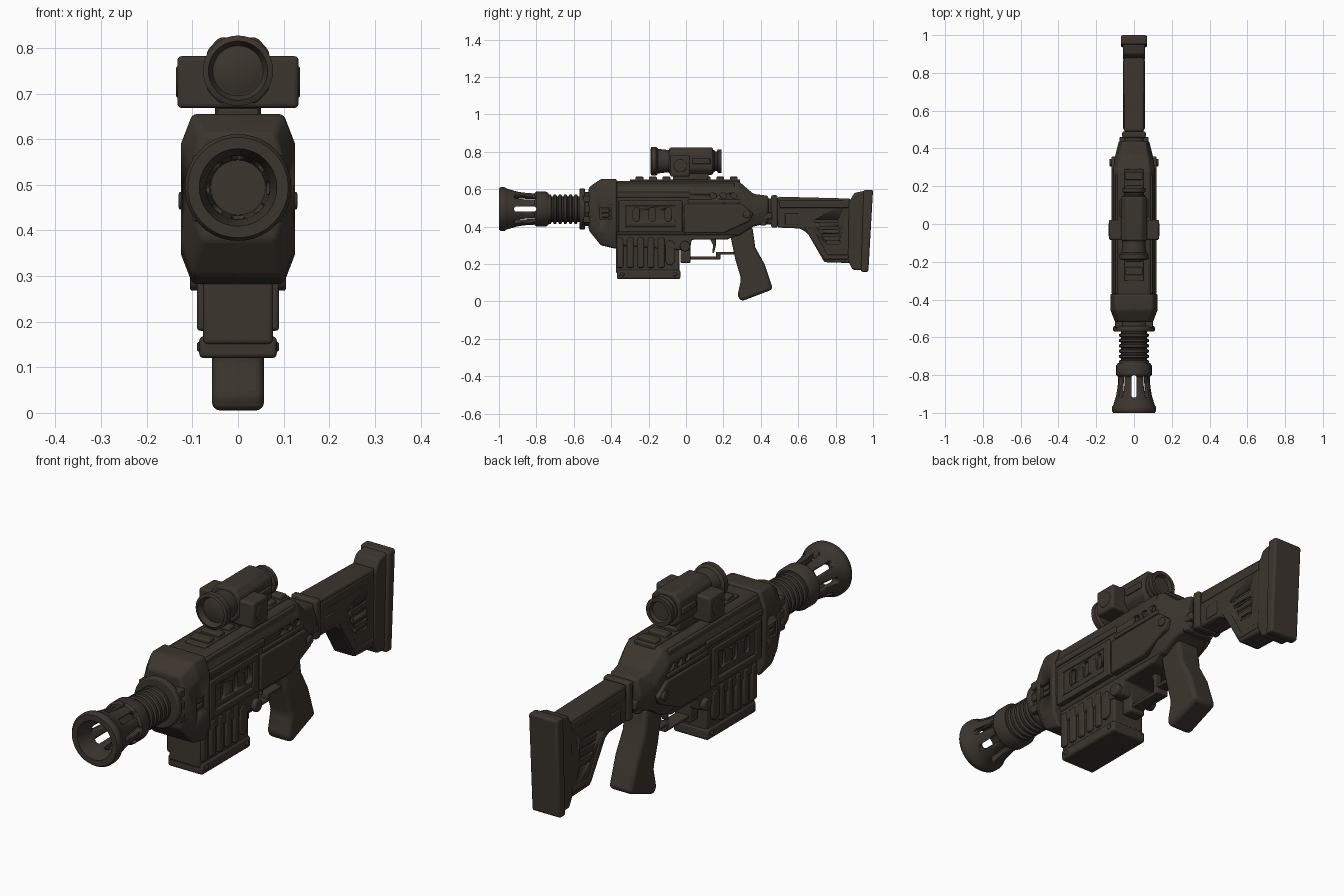
import bpy, bmesh, math
from mathutils import Matrix

if "Cube" in bpy.data.objects:
    bpy.data.objects.remove(bpy.data.objects["Cube"], do_unlink=True)

umber = bpy.data.materials.new("dark umber")
umber.use_nodes = True
umber.diffuse_color = (.045, .036, .027, 1)
umber.node_tree.nodes["Principled BSDF"].inputs["Base Color"].default_value = umber.diffuse_color


def finish(name, bm, bevel, cutter=None):
    """Turn a bmesh into a smooth object with soft edges and optional cuts."""
    bmesh.ops.recalc_face_normals(bm, faces=bm.faces)
    mesh = bpy.data.meshes.new(name)
    bm.to_mesh(mesh)
    bm.free()
    mesh.materials.append(umber)
    part = bpy.data.objects.new(name, mesh)
    bpy.context.collection.objects.link(part)
    bpy.ops.object.select_all(action='DESELECT')
    part.select_set(True)
    bpy.context.view_layer.objects.active = part
    bpy.ops.object.shade_smooth_by_angle(angle=math.radians(35))
    if bevel:
        soft = part.modifiers.new("soft edges", 'BEVEL')
        soft.width, soft.segments, soft.limit_method = bevel, 3, 'ANGLE'
        soft.angle_limit = math.radians(25)
    if cutter:
        cut = part.modifiers.new("cuts", 'BOOLEAN')
        cut.operation, cut.object, cut.solver = 'DIFFERENCE', cutter, 'EXACT'
    return part


def hide(cutter):
    cutter.hide_render = True
    cutter.hide_viewport = True
    return cutter


def add_rings(bm, rings):
    """Bridge matching rings of points and cap both ends."""
    loops = [[bm.verts.new(point) for point in ring] for ring in rings]
    count = len(loops[0])
    for a, b in zip(loops, loops[1:]):
        for i in range(count):
            j = (i + 1) % count
            bm.faces.new((a[i], a[j], b[j], b[i]))
    bm.faces.new(loops[0])
    bm.faces.new(loops[-1])
    return [vert for loop in loops for vert in loop]


def add_prism(bm, outline, left, right):
    return add_rings(bm, [[(x, y, z) for y, z in outline] for x in (left, right)])


def prism(name, outline, half, bevel=.01, cutter=None):
    """Side outline spread across the centre plane."""
    bm = bmesh.new()
    add_prism(bm, outline, -half, half)
    return finish(name, bm, bevel, cutter)


def rect(start, end, bottom, top):
    return [(start, bottom), (end, bottom), (end, top), (start, top)]


def box(name, start, end, bottom, top, half, bevel=.01):
    return prism(name, rect(start, end, bottom, top), half, bevel)


def pair(name, outlines, inner, outer, bevel=.005):
    """Side outlines raised on both flanks, from inner to outer half width."""
    bm = bmesh.new()
    for outline in outlines:
        add_prism(bm, outline, inner, outer)
        add_prism(bm, outline, -outer, -inner)
    return finish(name, bm, bevel)


def pill(y, z, length, height, lean=0):
    """Round-ended outline about a centre."""
    radius, outline = min(length, height) / 2, []
    for i in range(16):
        angle = math.tau * (i + .5) / 16
        c, s = math.cos(angle), math.sin(angle)
        up = s * radius + math.copysign(height / 2 - radius, s)
        along = c * radius + math.copysign(length / 2 - radius, c)
        outline.append((y + along + lean * up, z + up))
    return outline


def loft(name, stations, cut, taper, cutter=None):
    """Chamfered eight-sided sections; each station is y, top, bottom, half width."""
    bm, rings = bmesh.new(), []
    for y, top, bottom, half in stations:
        flank = [(half * taper, top), (half, top - cut), (half, bottom + cut), (half * taper, bottom)]
        rings.append([(x, y, z) for x, z in flank] + [(-x, y, z) for x, z in reversed(flank)])
    add_rings(bm, rings)
    return finish(name, bm, .01, cutter)


def lathe(name, profile, centre, bevel=0, cutter=None):
    """Profile of radius and y, turned about a lengthwise axis."""
    angles = [math.tau * i / 40 for i in range(40)]
    bm = bmesh.new()
    add_rings(bm, [[(r * math.cos(a), y, centre + r * math.sin(a)) for a in angles] for r, y in profile])
    return finish(name, bm, bevel, cutter)


# Flared muzzle with eight open slots
bore_height = .494
bm = bmesh.new()
for k in range(8):
    verts = add_prism(bm, pill(-.86, bore_height, length=.12, height=.028), .045, .15)
    turn = Matrix.Rotation(math.tau * k / 8, 3, 'Y')
    bmesh.ops.rotate(bm, cent=(0, 0, bore_height), matrix=turn, verts=verts)
muzzle_slots = hide(finish("muzzle_slot_cutter", bm, bevel=0))
flare = [(.085 + .025 * t * t, -.81 - .15 * t) for t in (1, .8, .6, .4, .2, 0)]
lathe("muzzle", [(.06, -.77), (.07, -.93), (.085, -1), (.11, -1), (.117, -.99), (.117, -.97)]
      + flare + [(.094, -.8), (.094, -.75), (.085, -.735)], bore_height, cutter=muzzle_slots)

# Ribbed barrel and collar
barrel = []
for k in range(6):
    y = -.74 + k * .028
    barrel += [(.068, y), (.079, y + .005), (.079, y + .017), (.068, y + .022)]
lathe("ribbed_barrel", barrel + [(.068, -.5)], bore_height)
lathe("barrel_collar", [(.11, -.57), (.11, -.54)], bore_height, bevel=.008)
lathe("barrel_socket", [(.09, -.56), (.09, -.49)], bore_height)
pair("collar_lugs", [rect(-.55, -.5, z, z + .035) for z in (.42, .475, .53)], inner=.06, outer=.1)

# Front housing with a recessed window
window = hide(pair("window_cutter", [rect(-.46, -.4, .44, .5)], inner=.114, outer=.16, bevel=0))
loft("front_housing", [(-.52, .61, .38, .1), (-.455, .655, .3, .125), (-.37, .655, .28, .125)],
     cut=.065, taper=.8, cutter=window)
pair("window_bars", [rect(-.45, -.41, z, z + .02) for z in (.45, .475)], inner=.1, outer=.12)

# Receiver with upright slots and slanted vents
slots = [pill(y, .465, length=.036, height=.075) for y in (-.265, -.18, -.095)]
vents = [pill(y, .565, length=.035, height=.03, lean=-.3) for y in (.145, .2, .255)]
receiver_cuts = hide(pair("receiver_cutter", slots + vents, inner=.1, outer=.15, bevel=0))
loft("receiver", [(-.4, .645, .35, .112), (.28, .645, .35, .112), (.36, .575, .4, .1), (.44, .565, .42, .08)],
     cut=.06, taper=.75, cutter=receiver_cuts)
pair("upper_side_rail", [rect(start=-.37, end=.02, bottom=.555, top=.585)], inner=.09, outer=.119)
pair("upper_ridge", [rect(start=-.37, end=.26, bottom=.6, top=.635)], inner=.05, outer=.1)
pair("rear_side_panel", [[(-.01, .365), (.2, .365), (.34, .43), (.36, .47), (.3, .52), (-.01, .52)]],
     inner=.08, outer=.12, bevel=.008)
pair("rear_side_rail", [rect(start=.01, end=.29, bottom=.525, top=.545)], inner=.09, outer=.118)
frame_posts = [rect(y, y + .04, .37, .54) for y in (-.36, -.06)]
frame_rails = [rect(-.36, -.02, z, z + .03) for z in (.37, .51)]
pair("front_side_frame", frame_posts + frame_rails, inner=.09, outer=.119)
pair("pivot_pin", [pill(.325, .465, length=.04, height=.04)], inner=.09, outer=.13)

# Toothed top rail
box("top_rail", start=-.3, end=.29, bottom=.63, top=.653, half=.05, bevel=.005)
for k in range(8):
    y = -.27 + k * .072
    box(f"rail_tooth_{k + 1}", start=y, end=y + .042, bottom=.64, top=.667, half=.045, bevel=.005)

# Lower frame and magazine
prism("lower_frame", [(-.39, .36), (-.37, .3), (.02, .27), (.03, .33), (.22, .33), (.36, .4)], half=.085)
box("magazine", start=-.375, end=-.035, bottom=.15, top=.36, half=.077)
ribs = [rect(y, y + .035, .18, .34) for y in (-.37, -.315, -.26, -.205, -.15)]
pair("magazine_ribs", ribs, inner=.06, outer=.09, bevel=.008)
pair("magazine_catch", [pill(-.085, .26, length=.05, height=.13)], inner=.06, outer=.09)
box("magazine_base", start=-.37, end=-.03, bottom=.12, top=.168, half=.085)
pair("base_studs", [pill(y, .145, length=.022, height=.022) for y in (-.34, -.06)], inner=.07, outer=.09)
pair("release_button", [pill(-.005, .295, length=.055, height=.055)], inner=.05, outer=.105)
box("release_lever", start=-.03, end=.025, bottom=.205, top=.33, half=.04)

# Trigger and guard
box("trigger_guard", start=.01, end=.17, bottom=.225, top=.24, half=.03, bevel=.005)
box("guard_step", start=.16, end=.185, bottom=.225, top=.265, half=.03, bevel=.005)
box("guard_rear", start=.175, end=.26, bottom=.25, top=.265, half=.03, bevel=.005)
prism("trigger", [(.125, .34), (.145, .3), (.14, .26), (.15, .26), (.16, .3), (.16, .34)], half=.016, bevel=.004)

# Pistol grip
prism("pistol_grip", [(.235, .36), (.265, .22), (.295, .12), (.275, .03), (.295, 0), (.465, .065),
                      (.42, .2), (.37, .29), (.355, .4)], half=.057, bevel=.02)

# Stock neck with stepped collars
box("stock_neck", start=.4, end=.62, bottom=.41, top=.55, half=.05, bevel=.02)
box("neck_collar_front", start=.395, end=.43, bottom=.405, top=.565, half=.07)
box("neck_collar_rear", start=.455, end=.49, bottom=.395, top=.568, half=.063)
pair("neck_lug", [rect(start=.4, end=.46, bottom=.44, top=.475)], inner=.04, outer=.076)

# Stock with side grooves and raised rims
grooves = [pill(.75 + k * .012, .43 - k * .038, length=.13 - k * .018, height=.016) for k in range(4)]
stock_cuts = hide(pair("stock_cutter", grooves, inner=.044, outer=.1, bevel=0))
prism("stock", [(.49, .395), (.61, .39), (.65, .365), (.74, .21), (.88, .205), (.88, .55), (.49, .56)],
      half=.053, cutter=stock_cuts)
pair("stock_cheek", [rect(start=.5, end=.87, bottom=.5, top=.54)], inner=.04, outer=.057)
pair("stock_latch", [rect(start=.53, end=.6, bottom=.41, top=.47)], inner=.04, outer=.057)
pair("stock_lower_rim", [[(.63, .4), (.74, .225), (.87, .225), (.87, .25), (.755, .25), (.68, .39)]],
     inner=.04, outer=.057)

# Butt plate and pad
prism("butt_plate", [(.865, .22), (.89, .17), (.96, .165), (.97, .595), (.9, .58), (.87, .53)], half=.058)
prism("butt_pad", [(.935, .158), (.975, .158), (1, .597), (.95, .597)], half=.07)

# Sight: tube, lens, square shell, side blocks and mount
sight_height = .75
lathe("sight_tube", [(.055, -.165), (.065, -.19), (.077, -.185), (.077, -.16), (.066, -.15), (.06, -.1),
                     (.06, .15), (.052, .155), (.052, .165), (.062, .17), (.062, .19), (.045, .19),
                     (.04, .175)], sight_height)
lathe("sight_lens", [(.03, -.176), (.052, -.167), (.052, -.15)], sight_height)
loft("sight_shell", [(y, .823, .677, .069) for y in (-.09, .145)], cut=.03, taper=.6)
box("sight_side_blocks", start=-.085, end=.022, bottom=.668, top=.782, half=.133)
pair("sight_block_caps", [pill(-.03, .725, length=.07, height=.07)], inner=.12, outer=.136)
pair("sight_side_strips", [rect(start=.035, end=.13, bottom=.735, top=.765)], inner=.05, outer=.077)
box("sight_mount", start=-.07, end=.12, bottom=.645, top=.69, half=.05)
